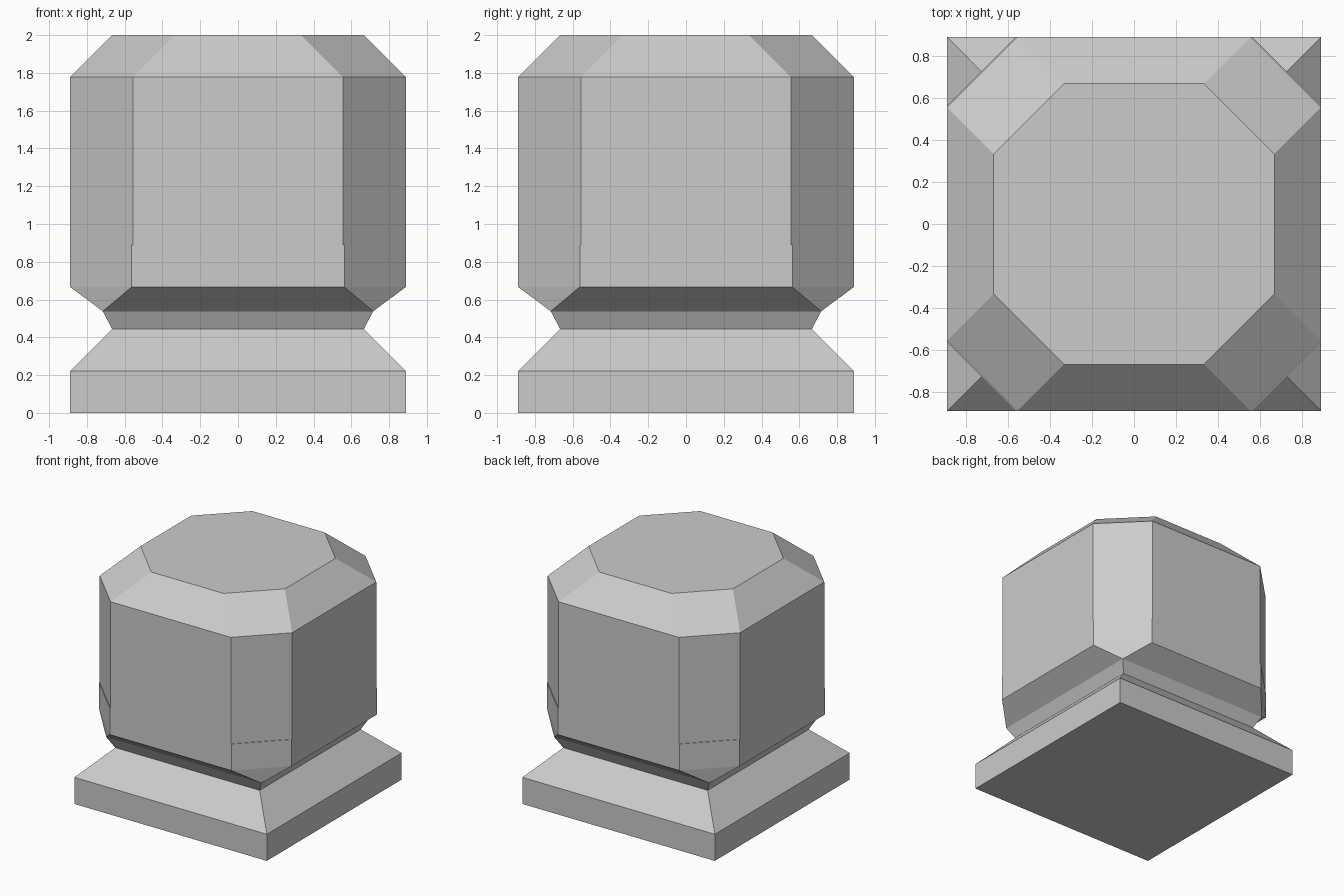
import bpy, bmesh

if "Cube" in bpy.data.objects:
    bpy.data.objects.remove(bpy.data.objects["Cube"])

U = 2 / 9  # modelling grid unit


def square(h, z):
    return [(-h, -h, z), (h, -h, z), (h, h, z), (-h, h, z)]


def octagon(h, c, z):
    # Square of half-width h whose corners are cut where the other axis is c
    return [(-c, -h, z), (c, -h, z), (h, -c, z), (h, c, z),
            (c, h, z), (-c, h, z), (-h, c, z), (-h, -c, z)]


def doubled(h, z):
    # Square with each corner listed twice, so it lofts to an octagon
    return octagon(h, h, z)


def loft(name, rings, cap_bottom=False, cap_top=False):
    bm = bmesh.new()
    loops = [[bm.verts.new(p) for p in ring] for ring in rings]
    n = len(loops[0])
    for a, b in zip(loops, loops[1:]):
        for i in range(n):
            j = (i + 1) % n
            bm.faces.new((a[i], a[j], b[j], b[i]))
    if cap_bottom:
        bm.faces.new(loops[0][::-1])
    if cap_top:
        bm.faces.new(loops[-1])
    # Merge coincident corners and drop the collapsed faces
    bmesh.ops.remove_doubles(bm, verts=bm.verts[:], dist=1e-5)
    mesh = bpy.data.meshes.new(name)
    bm.to_mesh(mesh)
    bm.free()
    obj = bpy.data.objects.new(name, mesh)
    bpy.context.collection.objects.link(obj)
    return obj


# Square plinth with a sloped top
loft("plinth", [square(4 * U, 0), square(4 * U, U), square(3 * U, 2 * U)],
     cap_bottom=True)

# Chamfered block: undercut, slightly fuller lower corners, body, bevelled top
loft("chamfered_block", [
    doubled(3 * U, 2 * U),
    doubled(0.716, 0.538),
    octagon(4 * U, 0.5625, 3 * U),
    octagon(4 * U, 0.5625, 4 * U),
    octagon(4 * U, 2.5 * U, 4 * U),
    octagon(4 * U, 2.5 * U, 8 * U),
    octagon(3 * U, 1.5 * U, 9 * U),
], cap_top=True)
